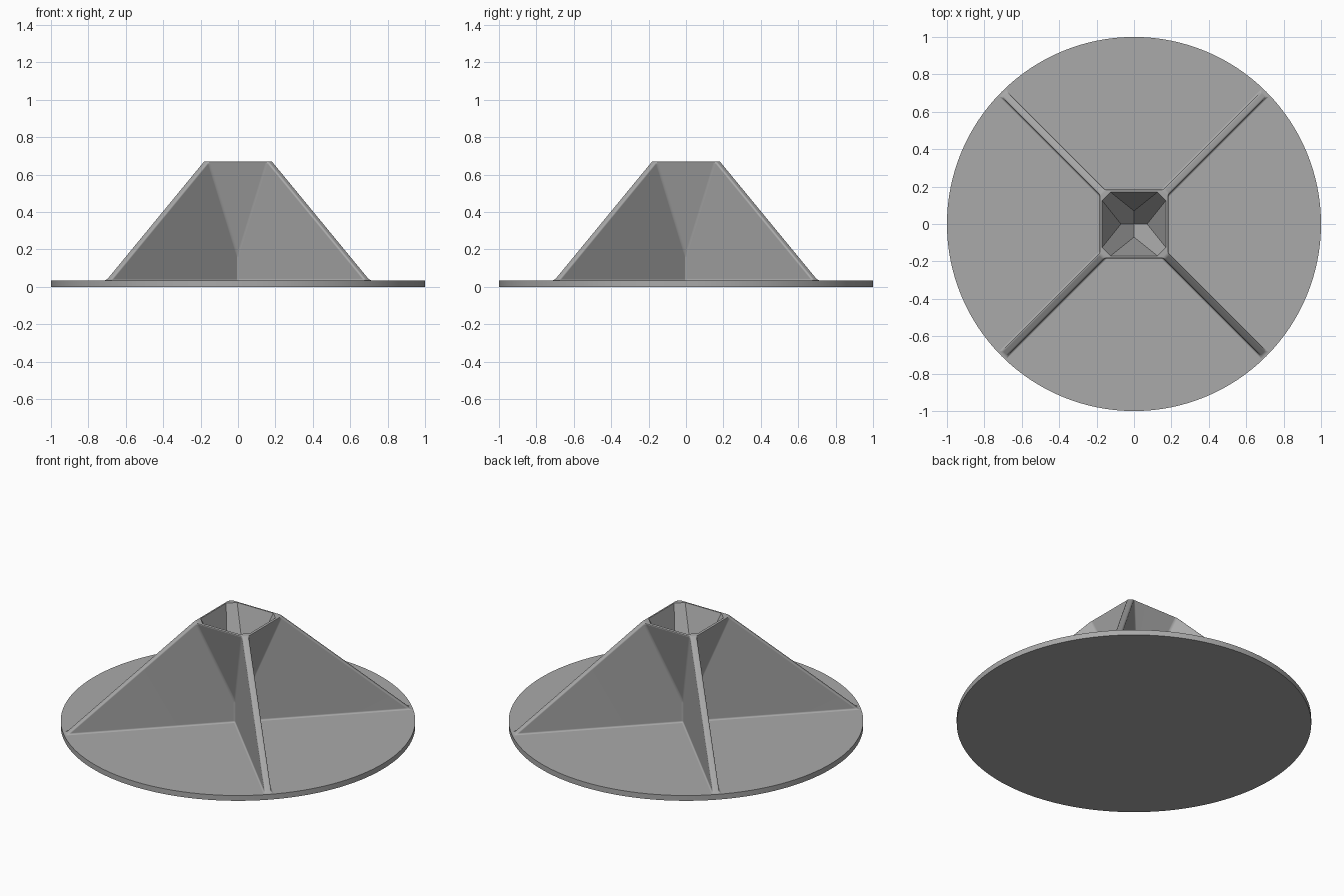
import bpy, bmesh, math
from mathutils import Vector, Matrix

cube = bpy.data.objects.get("Cube")
if cube:
    bpy.data.objects.remove(cube)

# Main dimensions
BASE = 0.033      # thickness of the round base
TOP = 0.67        # height of the socket rim
RIM = 0.186       # half width of the socket outside
BORE = 0.17       # half width of the socket opening
BORE_CUT = 0.125  # where the opening's corner is cut off
FOOT = 0.71       # where a fin reaches the base edge
GAP = 0.028       # fin half thickness, measured along an axis
FORK = 0.16       # height where the socket wall meets the fins
SEG = 128         # sides of the round base

grey = bpy.data.materials.new("light_grey")
grey.use_nodes = True
color = (0.4, 0.4, 0.4, 1)
grey.diffuse_color = color
grey.node_tree.nodes["Principled BSDF"].inputs["Base Color"].default_value = color

bm = bmesh.new()


def ring(i, z):
    a = 2 * math.pi * i / SEG
    return (math.cos(a), math.sin(a), z)


def swap(p):
    return (p[1], p[0], p[2])


def flip(p):
    return (p[0], -p[1], p[2])


# Key points of one quarter, facing +x
fold, fork = (GAP, 0, BASE), (GAP, 0, FORK)
foot, crest = (FOOT, FOOT - GAP, BASE), (RIM, RIM - GAP, TOP)
lip = (BORE, BORE_CUT, TOP)
valley, centre = (0.07, 0, 0.33), (0, 0, 0.225)
e = SEG // 8 - 1

quarter = [
    [fold, flip(foot)] + [ring(i, BASE) for i in range(-e, e + 1)] + [foot],   # base top
    [foot] + [ring(i, BASE) for i in range(e, e + 3)] + [swap(foot)],          # base at fin tip
    [fold, foot, crest, fork],                                                # fin sides
    [fold, fork, flip(crest), flip(foot)],
    [foot, swap(foot), swap(crest), crest],                                   # fin ridge
    [fork, crest, flip(crest)],                                               # socket outer wall
    [flip(crest), crest, lip, flip(lip)],                                     # rim
    [crest, swap(crest), swap(lip), lip],
    [flip(lip), lip, valley],                                                 # socket inside
    [lip, swap(lip), swap(valley), centre, valley],
]
for q in range(4):
    turn = Matrix.Rotation(q * math.pi / 2, 3, 'Z')
    for face in quarter:
        bm.faces.new([bm.verts.new(turn @ Vector(p)) for p in face])

# Edge and underside of the base
for i in range(SEG):
    bm.faces.new([bm.verts.new(p) for p in
                  (ring(i, 0), ring(i + 1, 0), ring(i + 1, BASE), ring(i, BASE))])
bm.faces.new([bm.verts.new(ring(i, 0)) for i in reversed(range(SEG))])
bmesh.ops.remove_doubles(bm, verts=bm.verts[:], dist=0.0005)
bmesh.ops.recalc_face_normals(bm, faces=bm.faces[:])


# Round the fins, their feet and the outside of the rim
def rounded(edge):
    if edge.calc_face_angle(0) < 0.2:
        return False
    for v in edge.verts:
        r = math.hypot(v.co.x, v.co.y)
        inside = v.co.z > FORK + 0.01 and max(abs(v.co.x), abs(v.co.y)) < BORE + 0.005
        if r > 0.995 or inside:
            return False
    return True


bmesh.ops.bevel(bm, geom=[ed for ed in bm.edges if rounded(ed)], offset=0.01,
                offset_type='OFFSET', segments=4, profile=0.5,
                affect='EDGES', clamp_overlap=True)

mesh = bpy.data.meshes.new("finned_stand")
bm.to_mesh(mesh)
bm.free()
mesh.materials.append(grey)
stand = bpy.data.objects.new("finned_stand", mesh)
bpy.context.collection.objects.link(stand)
bpy.context.view_layer.objects.active = stand
stand.select_set(True)
bpy.ops.object.shade_smooth_by_angle(angle=math.radians(30))
normals = stand.modifiers.new("flat_panels", 'WEIGHTED_NORMAL')
normals.keep_sharp = True
